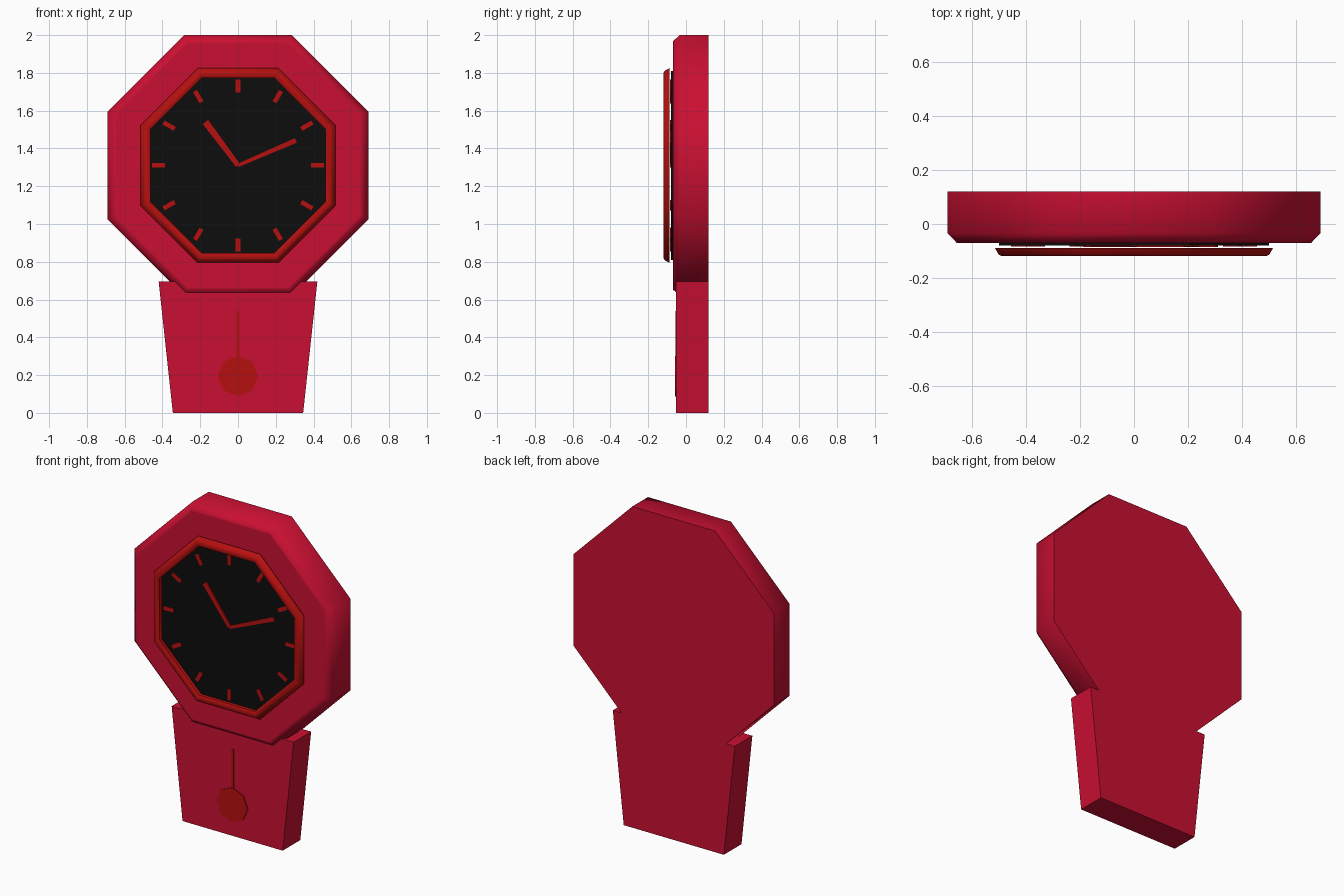
import bpy, math
from math import sin, cos, pi, radians

cube = bpy.data.objects.get("Cube")
if cube:
    bpy.data.objects.remove(cube, do_unlink=True)

CENTER = 1.31   # height of the dial centre


def material(name, color):
    m = bpy.data.materials.new(name)
    m.use_nodes = True
    m.diffuse_color = (*color, 1)
    bsdf = m.node_tree.nodes["Principled BSDF"]
    bsdf.inputs["Base Color"].default_value = (*color, 1)
    bsdf.inputs["Roughness"].default_value = 0.6
    return m


crimson = material("crimson case", (0.59, 0.005, 0.032))
red = material("red trim", (0.47, 0.005, 0.005))
black = material("black dial", (0.004, 0.004, 0.004))


def make(name, verts, faces, mat, smooth=False):
    mesh = bpy.data.meshes.new(name)
    mesh.from_pydata(verts, [], faces)
    mesh.materials.append(mat)
    obj = bpy.data.objects.new(name, mesh)
    bpy.context.collection.objects.link(obj)
    bpy.ops.object.select_all(action='DESELECT')
    obj.select_set(True)
    bpy.context.view_layer.objects.active = obj
    bpy.ops.object.mode_set(mode='EDIT')
    bpy.ops.mesh.select_all(action='SELECT')
    bpy.ops.mesh.normals_make_consistent(inside=False)
    bpy.ops.object.mode_set(mode='OBJECT')
    if smooth:
        bpy.ops.object.shade_smooth_by_angle(angle=radians(50))
    return obj


def octagon(name, profile, mat, closed=False, smooth=False):
    """Sweep an (apothem, y) profile round eight flat sides."""
    verts = []
    for apothem, y in profile:
        r = apothem / cos(pi / 8)
        for k in range(8):
            a = (k + 0.5) * pi / 4
            verts.append((r * cos(a), y, CENTER + r * sin(a)))
    n = len(profile)
    faces = []
    for i in range(n if closed else n - 1):
        a, b = i * 8, (i + 1) % n * 8
        for k in range(8):
            j = (k + 1) % 8
            faces.append((a + k, a + j, b + j, b + k))
    if not closed:
        faces += [tuple(range(8)), tuple(range((n - 1) * 8, n * 8))]
    return make(name, verts, faces, mat, smooth)


def plate(name, outline, y0, y1, mat):
    """Extrude an (x, z) outline from y0 to y1."""
    n = len(outline)
    verts = [(x, y, z) for y in (y0, y1) for x, z in outline]
    faces = [tuple(range(n)), tuple(range(n, 2 * n))]
    faces += [(k, (k + 1) % n, n + (k + 1) % n, n + k) for k in range(n)]
    return make(name, verts, faces, mat)


def bar(name, angle, r0, r1, w0, w1, y0, y1):
    """Radial bar on the dial; angle is clockwise from twelve."""
    s, c = sin(angle), cos(angle)
    corners = [(-w0, r0), (w0, r0), (w1, r1), (-w1, r1)]
    outline = [(u * c + r * s, CENTER - u * s + r * c) for u, r in corners]
    return plate(name, outline, y0, y1, red)


# Case: chamfered octagon above a tapered pendulum box
octagon("octagonal_case", [(0.69, 0.12), (0.69, -0.034), (0.656, -0.07), (0.645, -0.07)],
        crimson, smooth=True)
plate("pendulum_box", [(-0.345, 0), (0.345, 0), (0.42, 0.695), (-0.42, 0.695)],
      -0.053, 0.12, crimson)

# Dial and its raised bezel
octagon("dial", [(0.5, -0.068), (0.5, -0.079)], black)
octagon("bezel", [(0.515, -0.088), (0.502, -0.112), (0.492, -0.118), (0.474, -0.118),
                  (0.463, -0.11), (0.463, -0.088)], red, closed=True, smooth=True)

# Hour marks and hands
for h in range(12):
    bar(f"hour_mark_{h + 1}", (h + 1) * pi / 6, 0.387, 0.455, 0.012, 0.012, -0.078, -0.084)
bar("hour_hand", math.atan2(-0.17, 0.227), 0, 0.288, 0.013, 0.018, -0.078, -0.086)
bar("minute_hand", math.atan2(0.305, 0.132), 0, 0.334, 0.009, 0.013, -0.078, -0.085)

# Pendulum
plate("pendulum_rod", [(-0.008, 0.28), (0.008, 0.28), (0.008, 0.54), (-0.008, 0.54)],
      -0.05, -0.056, red)
plate("pendulum_bob", [(0.107 * cos(k * pi / 4), 0.195 + 0.107 * sin(k * pi / 4)) for k in range(8)],
      -0.05, -0.059, red)
